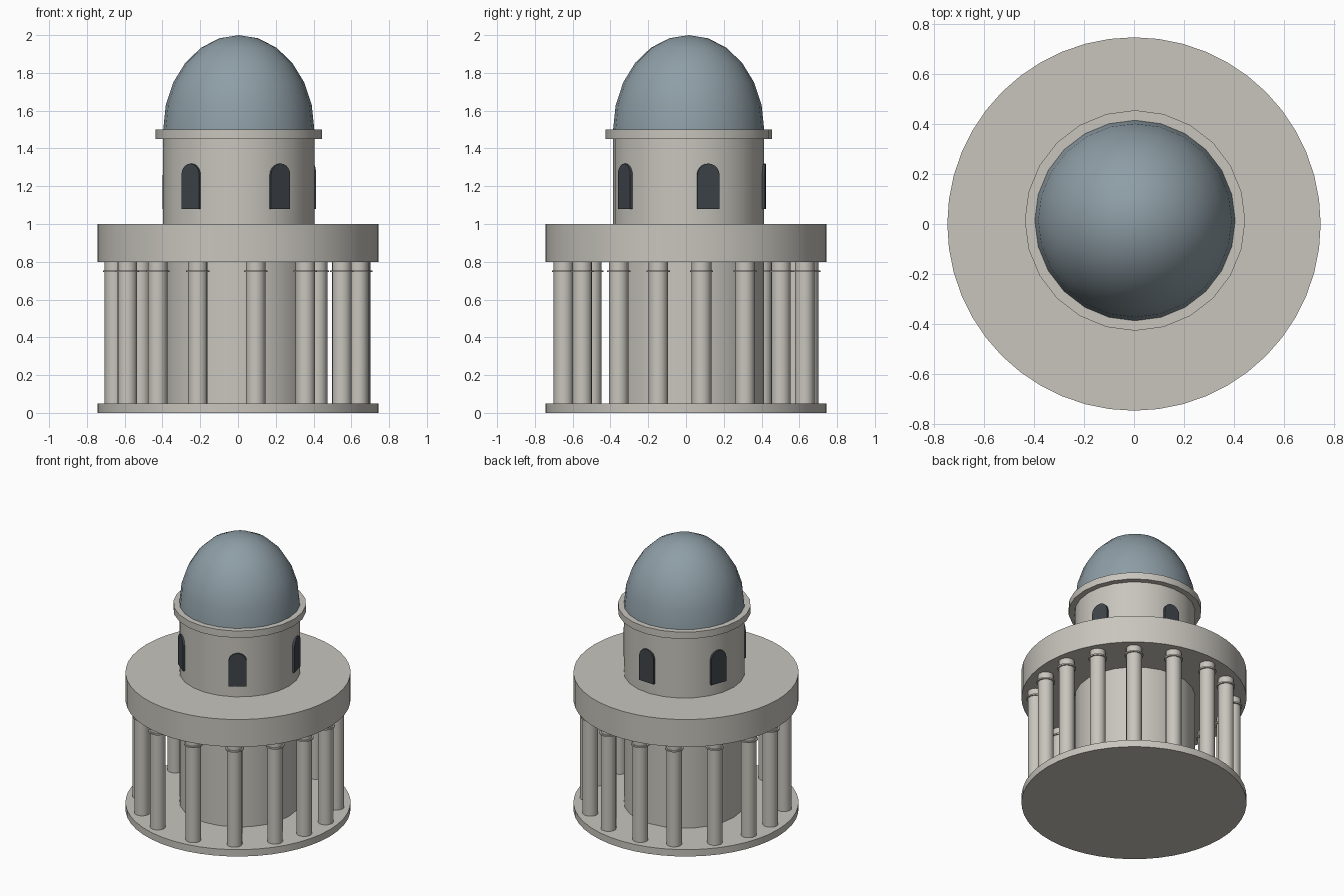
import bpy, bmesh, math
from mathutils import Matrix

if "Cube" in bpy.data.objects:
    bpy.data.objects.remove(bpy.data.objects["Cube"])

CX, CY = 0.004, 0.014   # axis of drum and dome, slightly off the base centre


def material(name, rgb):
    m = bpy.data.materials.new(name)
    m.diffuse_color = (*rgb, 1)
    m.use_nodes = True
    m.node_tree.nodes["Principled BSDF"].inputs["Base Color"].default_value = m.diffuse_color
    return m


stone = material("stone", (0.58, 0.56, 0.51))
slate = material("slate", (0.27, 0.34, 0.38))
dark = material("dark_opening", (0.05, 0.06, 0.07))


def finish(name, bm, mat, smooth=True):
    bmesh.ops.recalc_face_normals(bm, faces=bm.faces)
    me = bpy.data.meshes.new(name)
    bm.to_mesh(me)
    bm.free()
    ob = bpy.data.objects.new(name, me)
    bpy.context.collection.objects.link(ob)
    me.materials.append(mat)
    if smooth:
        bpy.ops.object.select_all(action='DESELECT')
        ob.select_set(True)
        bpy.context.view_layer.objects.active = ob
        bpy.ops.object.shade_smooth_by_angle(angle=math.radians(35))
    return ob


def add_disc(bm, r, z0, z1, sides, x=0, y=0):
    bmesh.ops.create_cone(bm, cap_ends=True, segments=sides, radius1=r, radius2=r,
                          depth=z1 - z0, matrix=Matrix.Translation((x, y, (z0 + z1) / 2)))


def disc(name, r, z0, z1, sides, x=0, y=0):
    bm = bmesh.new()
    add_disc(bm, r, z0, z1, sides, x, y)
    return finish(name, bm, stone)


# round base, roof slab, drum and cornice
disc("base", 0.745, 0, 0.05, 48)
disc("roof_slab", 0.745, 0.80, 1.0, 48)
disc("lower_drum", 0.40, 0.05, 0.80, 24, CX, CY)
disc("upper_drum", 0.40, 1.0, 1.45, 24, CX, CY)
disc("cornice", 0.44, 1.45, 1.50, 24, CX, CY)

# dome: upper half of a stretched sphere
bm = bmesh.new()
bmesh.ops.create_uvsphere(bm, u_segments=24, v_segments=12, radius=1)
bmesh.ops.delete(bm, geom=[v for v in bm.verts if v.co.z < -0.01], context='VERTS')
bm.transform(Matrix.Translation((CX, CY, 1.5)) @ Matrix.Diagonal((0.40, 0.40, 0.50, 1)))
finish("dome", bm, slate)

# ring of unevenly spaced columns, each with a thin collar (degrees from the front)
angles = [8.2, 33, 57, 77, 97.2, 118.5, 140, 163.5,
          187.6, 208.2, 232, 254.3, 273.5, 296.5, 319.5, 341]
for i, deg in enumerate(angles):
    a = math.radians(deg)
    x, y = 0.655 * math.sin(a), -0.655 * math.cos(a)
    bm = bmesh.new()
    add_disc(bm, 0.052, 0.05, 0.80, 16, x, y)
    add_disc(bm, 0.062, 0.745, 0.755, 16, x, y)
    finish(f"column_{i + 1}", bm, stone)

# five arched windows around the upper drum
outline = [(-0.06, 1.08), (0.06, 1.08)]
outline += [(0.06 * math.cos(math.pi * k / 10), 1.26 + 0.06 * math.sin(math.pi * k / 10))
            for k in range(11)]
for i in range(5):
    bm = bmesh.new()
    face = bm.faces.new([bm.verts.new((x, -0.408, z)) for x, z in outline])
    ext = bmesh.ops.extrude_face_region(bm, geom=[face], use_keep_orig=True)
    bmesh.ops.translate(bm, vec=(0, 0.03, 0),
                        verts=[g for g in ext["geom"] if isinstance(g, bmesh.types.BMVert)])
    bm.transform(Matrix.Translation((CX, CY, 0)) @ Matrix.Rotation(math.radians(33 + 72 * i), 4, 'Z'))
    finish(f"window_{i + 1}", bm, dark, smooth=False)
